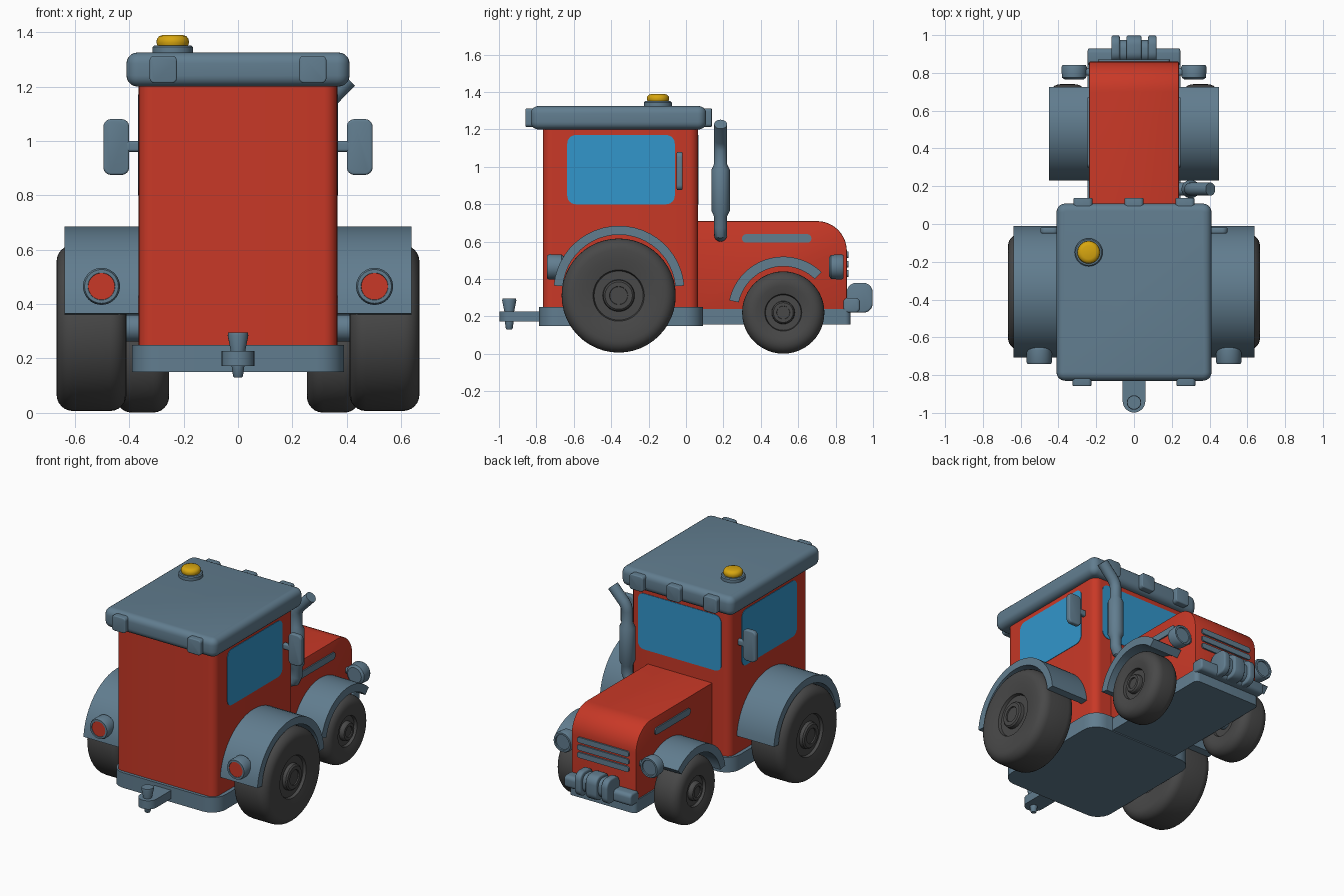
import bpy, bmesh, math
from mathutils import Vector

if "Cube" in bpy.data.objects:
    bpy.data.objects.remove(bpy.data.objects["Cube"])


def material(name, rgb):
    m = bpy.data.materials.new(name)
    m.diffuse_color = (*rgb, 1)
    m.use_nodes = True
    m.node_tree.nodes["Principled BSDF"].inputs["Base Color"].default_value = m.diffuse_color
    return m


RED = material("red_paint", (0.58, 0.040, 0.020))
STEEL = material("blue_grey_trim", (0.120, 0.205, 0.275))
GLASS = material("blue_glass", (0.032, 0.305, 0.60))
RUBBER = material("dark_rubber", (0.065, 0.065, 0.065))
AMBER = material("amber", (0.68, 0.38, 0.005))


def smooth(ob):
    bpy.ops.object.select_all(action='DESELECT')
    ob.select_set(True)
    bpy.context.view_layer.objects.active = ob
    bpy.ops.object.shade_smooth_by_angle(angle=math.radians(32))


def finish(name, bm, mat, mirror=False):
    bmesh.ops.recalc_face_normals(bm, faces=bm.faces)
    me = bpy.data.meshes.new(name)
    bm.to_mesh(me)
    bm.free()
    me.materials.append(mat)
    ob = bpy.data.objects.new(name, me)
    bpy.context.collection.objects.link(ob)
    smooth(ob)
    if mirror:
        ob.modifiers.new("mirror", 'MIRROR').use_mirror_merge = False
    return ob


def place(axis, u, v, w):
    """2D point (u, v) in the plane across the axis, w along the axis."""
    return {'x': (w, u, v), 'y': (u, w, v), 'z': (u, v, w)}[axis]


def rounded(u0, u1, v0, v1, r, n=6):
    pts = []
    for k, (cu, cv) in enumerate([(u1 - r, v1 - r), (u0 + r, v1 - r), (u0 + r, v0 + r), (u1 - r, v0 + r)]):
        for i in range(n + 1):
            a = math.pi / 2 * (k + i / n)
            pts.append((cu + r * math.cos(a), cv + r * math.sin(a)))
    return pts


def prism(name, pts, axis, w0, w1, mat, bevel=0.0, mirror=False, segs=3):
    """Extrude a profile along an axis, optionally rounding the two rims."""
    bm = bmesh.new()
    a = [bm.verts.new(place(axis, u, v, w0)) for u, v in pts]
    b = [bm.verts.new(place(axis, u, v, w1)) for u, v in pts]
    caps = [bm.faces.new(a), bm.faces.new(b[::-1])]
    for i in range(len(pts)):
        j = (i + 1) % len(pts)
        bm.faces.new((a[i], b[i], b[j], a[j]))
    if bevel:
        rims = list({e for f in caps for e in f.edges})
        bmesh.ops.recalc_face_normals(bm, faces=bm.faces)
        bmesh.ops.bevel(bm, geom=rims, offset=bevel, segments=segs, profile=0.5, affect='EDGES')
    return finish(name, bm, mat, mirror)


def lathe(name, prof, centre, axis, mat, mirror=False, n=40):
    """Revolve (radius, offset) pairs round an axis through centre."""
    bm = bmesh.new()
    c = Vector(centre)
    rings = []
    for r, h in prof:
        rings.append([bm.verts.new(c + Vector(place(axis, r * math.cos(2 * math.pi * i / n),
                                                    r * math.sin(2 * math.pi * i / n), h)))
                      for i in range(n)])
    for a, b in zip(rings, rings[1:]):
        for i in range(n):
            j = (i + 1) % n
            bm.faces.new((a[i], a[j], b[j], b[i]))
    bm.faces.new(rings[0])
    bm.faces.new(rings[-1])
    return finish(name, bm, mat, mirror)


def fender(name, cy, cz, r_out, r_in, a0, a1, x0, x1):
    n = 24
    angles = [math.radians(a0 + (a1 - a0) * i / n) for i in range(n + 1)]
    pts = [(cy + r_out * math.cos(a), cz + r_out * math.sin(a)) for a in angles]
    pts += [(cy + r_in * math.cos(a), cz + r_in * math.sin(a)) for a in reversed(angles)]
    prism(name, pts, 'x', x0, x1, STEEL, mirror=True)


def wheel(name, cy, cz, R, x0, x1):
    # tyre with rounded shoulders, shallow rim groove and raised hub
    w, s = x1 - x0, 0.06
    prof = [(R * 0.27, 0.03), (R * 0.43, 0.03), (R * 0.45, 0.012), (R * 0.65, 0)]
    arc = [math.radians(90 * i / 6) for i in range(7)]
    prof += [(R - s + s * math.sin(a), s - s * math.cos(a)) for a in arc]
    prof += [(R - s + s * math.cos(a), w - s + s * math.sin(a)) for a in arc]
    prof += [(R * 0.65, w), (R * 0.45, w - 0.012), (R * 0.43, w - 0.03), (R * 0.28, w - 0.03),
             (R * 0.27, w - 0.008), (R * 0.24, w), (R * 0.16, w), (R * 0.155, w - 0.008)]
    lathe(name, prof, (x0, cy, cz), 'x', RUBBER, mirror=True, n=48)
    lathe(name + "_axle", [(0.05, -0.12), (0.05, 0.05)], (x0, cy, cz), 'x', STEEL, mirror=True, n=20)


# Chassis
prism("cab_base", rounded(-0.39, 0.39, -0.785, 0.09, 0.1), 'z', 0.15, 0.25, STEEL)
prism("front_chassis", rounded(-0.245, 0.245, 0.0, 0.88, 0.03), 'z', 0.157, 0.24, STEEL)

# Cab and roof
prism("cab", rounded(-0.365, 0.365, -0.765, 0.065, 0.05), 'z', 0.245, 1.22, RED)
prism("roof", rounded(-0.41, 0.41, -0.83, 0.108, 0.045), 'z', 1.2, 1.325, STEEL, bevel=0.04, segs=5)
prism("side_window", rounded(-0.635, -0.06, 0.80, 1.17, 0.045), 'x', 0.362, 0.368, GLASS, mirror=True)
prism("front_window", rounded(-0.305, 0.305, 0.80, 1.17, 0.045), 'y', 0.062, 0.068, GLASS)

# Roof work lights
prism("rear_roof_light", rounded(0.225, 0.325, 1.213, 1.313, 0.018), 'y', -0.858, -0.79, STEEL, bevel=0.006, mirror=True)
prism("front_roof_light", rounded(0.22, 0.32, 1.213, 1.313, 0.018), 'y', 0.07, 0.138, STEEL, bevel=0.006, mirror=True)
prism("centre_roof_light", rounded(-0.05, 0.05, 1.213, 1.313, 0.018), 'y', 0.07, 0.138, STEEL, bevel=0.006)

# Beacon
lathe("beacon_base", [(0.074, 1.31), (0.074, 1.345), (0.068, 1.351)], (-0.24, -0.15, 0), 'z', STEEL)
lathe("beacon_lamp", [(0.056, 1.35), (0.06, 1.362), (0.058, 1.375), (0.05, 1.385), (0.036, 1.39)],
      (-0.24, -0.15, 0), 'z', AMBER)

# Mirrors
prism("mirror", rounded(0.4, 0.495, 0.875, 1.08, 0.028), 'y', -0.05, -0.018, STEEL, bevel=0.008, mirror=True)
prism("mirror_arm", rounded(-0.05, -0.02, 0.96, 1.0, 0.01), 'x', 0.35, 0.41, STEEL, mirror=True)

# Hood with rounded nose
nose = [(0.70 + 0.16 * math.sin(a), 0.55 + 0.16 * math.cos(a))
        for a in [math.radians(90 * i / 10) for i in range(11)]]
prism("hood", [(0.04, 0.235), (0.04, 0.71)] + nose + [(0.86, 0.235)], 'x', -0.237, 0.237, RED, bevel=0.006, segs=2)
prism("hood_side_vent", rounded(0.30, 0.67, 0.595, 0.64, 0.02), 'x', 0.23, 0.245, STEEL, mirror=True)
for i, z in enumerate((0.53, 0.48, 0.43)):
    prism(f"grille_bar_{i + 1}", rounded(-0.19, 0.19, z - 0.018, z + 0.018, 0.016), 'y', 0.85, 0.87, STEEL)

# Front bumper and weights
prism("front_bumper", rounded(0.84, 0.93, 0.22, 0.30, 0.025), 'x', -0.245, 0.245, STEEL, bevel=0.012)
prism("weight_core", rounded(0.86, 0.975, 0.24, 0.36, 0.045), 'x', -0.11, 0.11, STEEL)
for i, (a, b) in enumerate(((-0.12, -0.075), (-0.04, 0.04), (0.075, 0.12))):
    prism(f"front_weight_{i + 1}", rounded(0.86, 0.998, 0.22, 0.38, 0.05), 'x', a, b, STEEL, bevel=0.01)

# Wheels and fenders
wheel("rear_wheel", -0.36, 0.312, 0.305, 0.41, 0.667)
wheel("front_wheel", 0.52, 0.221, 0.22, 0.253, 0.45)
fender("rear_fender", -0.358, 0.335, 0.35, 0.302, 5, 175, 0.35, 0.637)
fender("front_fender", 0.52, 0.225, 0.295, 0.243, 46, 168, 0.225, 0.45)

# Lights
lathe("tail_light", [(0.055, -0.65), (0.066, -0.665), (0.068, -0.73), (0.062, -0.742), (0.05, -0.742),
                     (0.048, -0.735)], (0.502, 0, 0.465), 'y', STEEL, mirror=True)
lathe("tail_lens", [(0.049, -0.73), (0.049, -0.739)], (0.502, 0, 0.465), 'y', RED, mirror=True)
lathe("headlight", [(0.05, 0.765), (0.064, 0.775), (0.068, 0.83), (0.062, 0.842), (0.05, 0.842),
                    (0.048, 0.834)], (0.317, 0, 0.465), 'y', STEEL, mirror=True)
prism("headlight_arm", rounded(0.785, 0.825, 0.445, 0.485, 0.015), 'x', 0.22, 0.27, STEEL, mirror=True)

# Exhaust pipe with muffler and bent tip
path = [(0.21, 0.635, 1), (0.26, 0.635, 1), (0.285, 0.645, 1), (0.30, 0.68, 1), (0.30, 0.735, 1),
        (0.30, 0.765, 1.4), (0.30, 0.985, 1.4), (0.30, 1.015, 1), (0.30, 1.09, 1), (0.308, 1.12, 1),
        (0.325, 1.145, 1), (0.405, 1.228, 1)]
cu = bpy.data.curves.new("exhaust_pipe", 'CURVE')
cu.dimensions = '3D'
cu.bevel_depth = 0.035
cu.bevel_resolution = 6
cu.use_fill_caps = True
sp = cu.splines.new('POLY')
sp.points.add(len(path) - 1)
for p, (x, z, r) in zip(sp.points, path):
    p.co = (x, 0.185, z, 1)
    p.radius = r
cu.materials.append(STEEL)
pipe = bpy.data.objects.new("exhaust_pipe", cu)
bpy.context.collection.objects.link(pipe)
bpy.ops.object.select_all(action='DESELECT')
pipe.select_set(True)
bpy.context.view_layer.objects.active = pipe
bpy.ops.object.convert(target='MESH')
smooth(bpy.context.view_layer.objects.active)

# Rear hitch
tongue = [(0.06 * math.cos(a), -0.938 + 0.06 * math.sin(a))
          for a in [math.radians(180 + 180 * i / 14) for i in range(15)]]
prism("hitch_plate", tongue + [(0.06, -0.75), (-0.06, -0.75)], 'z', 0.172, 0.228, STEEL)
lathe("hitch_pin", [(0.014, 0.13), (0.018, 0.135), (0.024, 0.175), (0.026, 0.225), (0.038, 0.285),
                    (0.036, 0.295)], (0, -0.945, 0), 'z', STEEL, n=24)
